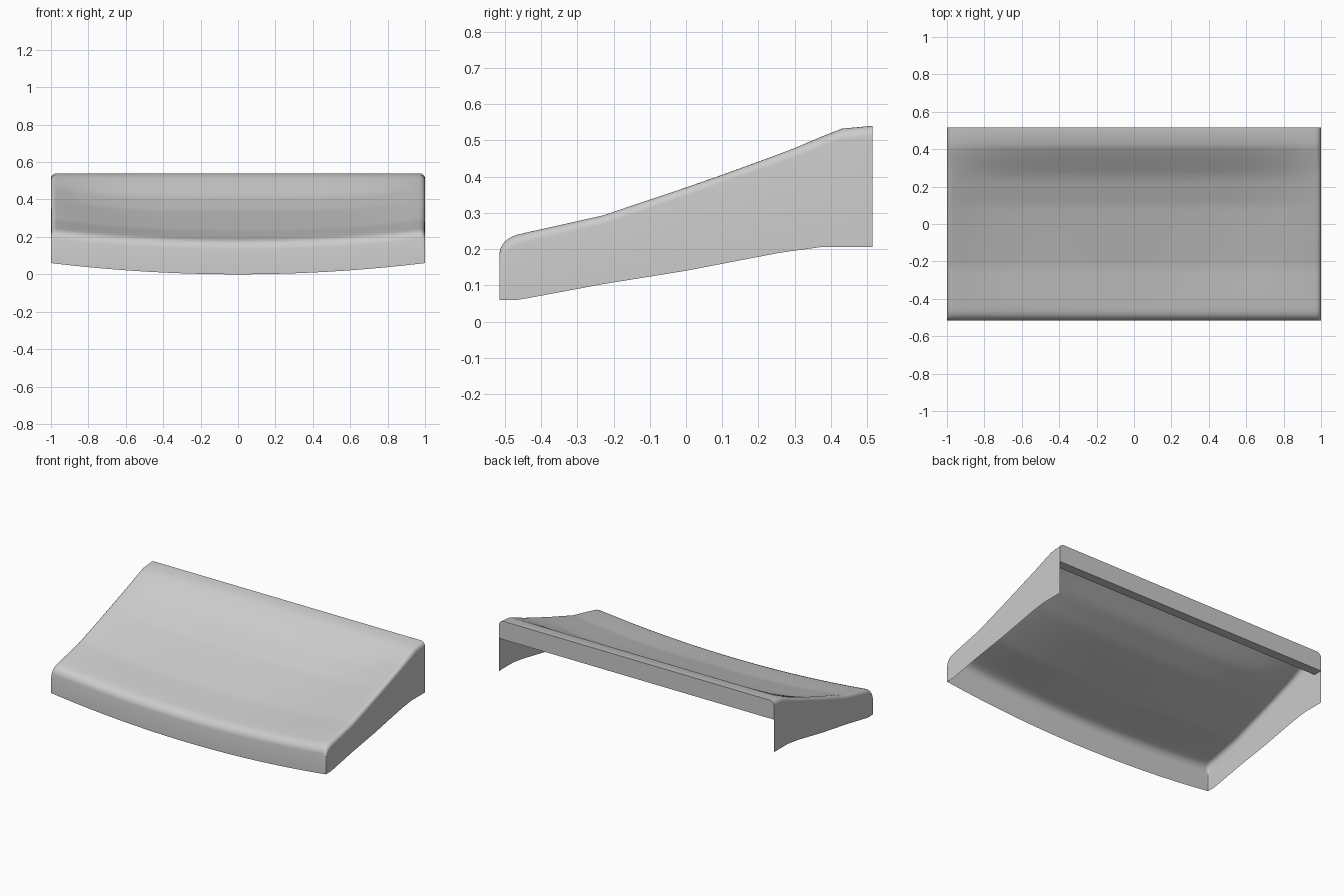
import bpy, bmesh, math

cube = bpy.data.objects.get("Cube")
if cube:
    bpy.data.objects.remove(cube, do_unlink=True)

DEPTH = 0.515   # half depth
ROUND = 0.03    # side edge rounding
TOP = [(-0.515, 0.19), (-0.511, 0.207), (-0.5, 0.224), (-0.485, 0.235), (-0.465, 0.243),
       (-0.23, 0.297), (0.0, 0.376), (0.3, 0.483), (0.38, 0.514), (0.43, 0.532), (0.515, 0.54)]
BOTTOM = [(-0.515, 0.06), (-0.46, 0.06), (-0.23, 0.103), (0.0, 0.14), (0.26, 0.19),
          (0.37, 0.205), (0.515, 0.205)]
SAG = [(-0.515, 0.055), (-0.3, 0.06), (0.1, 0.07), (0.25, 0.055), (0.35, 0.022), (0.43, 0), (0.515, 0)]


def lerp(points, t):
    """Piecewise linear lookup."""
    for (a, za), (b, zb) in zip(points, points[1:]):
        if t <= b:
            return za + (zb - za) * (t - a) / (b - a)
    return points[-1][1]


def height(x, y):
    """Dished top surface with rounded side edges."""
    power = 2 + 2 * min(1, max(0, (y + 0.4) / 0.5))
    over = max(0, abs(x) - (1 - ROUND))
    drop = ROUND - math.sqrt(max(0, ROUND ** 2 - over ** 2))
    return lerp(TOP, y) - lerp(SAG, y) * (1 - abs(x) ** power) - drop


# Column and row positions, finer at the rounded edges
edge = [1 - ROUND * (1 - math.sin(math.radians(a))) for a in range(0, 91, 15)]
inner = [(1 - ROUND) * i / 16 for i in range(-15, 16)]
xs = [-e for e in reversed(edge)] + inner + edge
ys = sorted({p[0] for p in TOP} | {round(-0.44 + 0.03 * i, 3) for i in range(29)})

mat = bpy.data.materials.new("light grey")
mat.use_nodes = True
grey = (0.6, 0.6, 0.6, 1)
mat.diffuse_color = grey
mat.node_tree.nodes["Principled BSDF"].inputs["Base Color"].default_value = grey


def finish(name, bm):
    mesh = bpy.data.meshes.new(name)
    bm.to_mesh(mesh)
    bm.free()
    mesh.materials.append(mat)
    obj = bpy.data.objects.new(name, mesh)
    bpy.context.collection.objects.link(obj)
    bpy.ops.object.select_all(action="DESELECT")
    obj.select_set(True)
    bpy.context.view_layer.objects.active = obj
    bpy.ops.object.shade_smooth_by_angle(angle=math.radians(40))


def strip(bm, upper, lower):
    for i in range(len(upper) - 1):
        bm.faces.new((lower[i], lower[i + 1], upper[i + 1], upper[i]))


# Thin open shell: dished top with hanging skirts
bm = bmesh.new()
grid = [[bm.verts.new((x, y, height(x, y))) for x in xs] for y in ys]
for front, back in zip(grid, grid[1:]):
    strip(bm, back, front)

# Curved front skirt
front_low = [bm.verts.new((x, -DEPTH, 0.06 * x * x)) for x in xs]
strip(bm, grid[0], front_low)

# Side skirts
for col, low_corner in ((0, front_low[0]), (-1, front_low[-1])):
    rim = [row[col] for row in grid]
    low = [low_corner] + [bm.verts.new((xs[col], y, lerp(BOTTOM, y))) for y in ys[1:]]
    if col == 0:
        rim.reverse()
        low.reverse()
    strip(bm, rim, low)

# Back band with a narrow inward lip
band_low = [bm.verts.new((x, DEPTH, 0.42)) for x in xs]
lip = [bm.verts.new((x, DEPTH - 0.06, 0.42)) for x in xs]
strip(bm, band_low, grid[-1])
strip(bm, lip, band_low)
finish("sloped_cover", bm)
